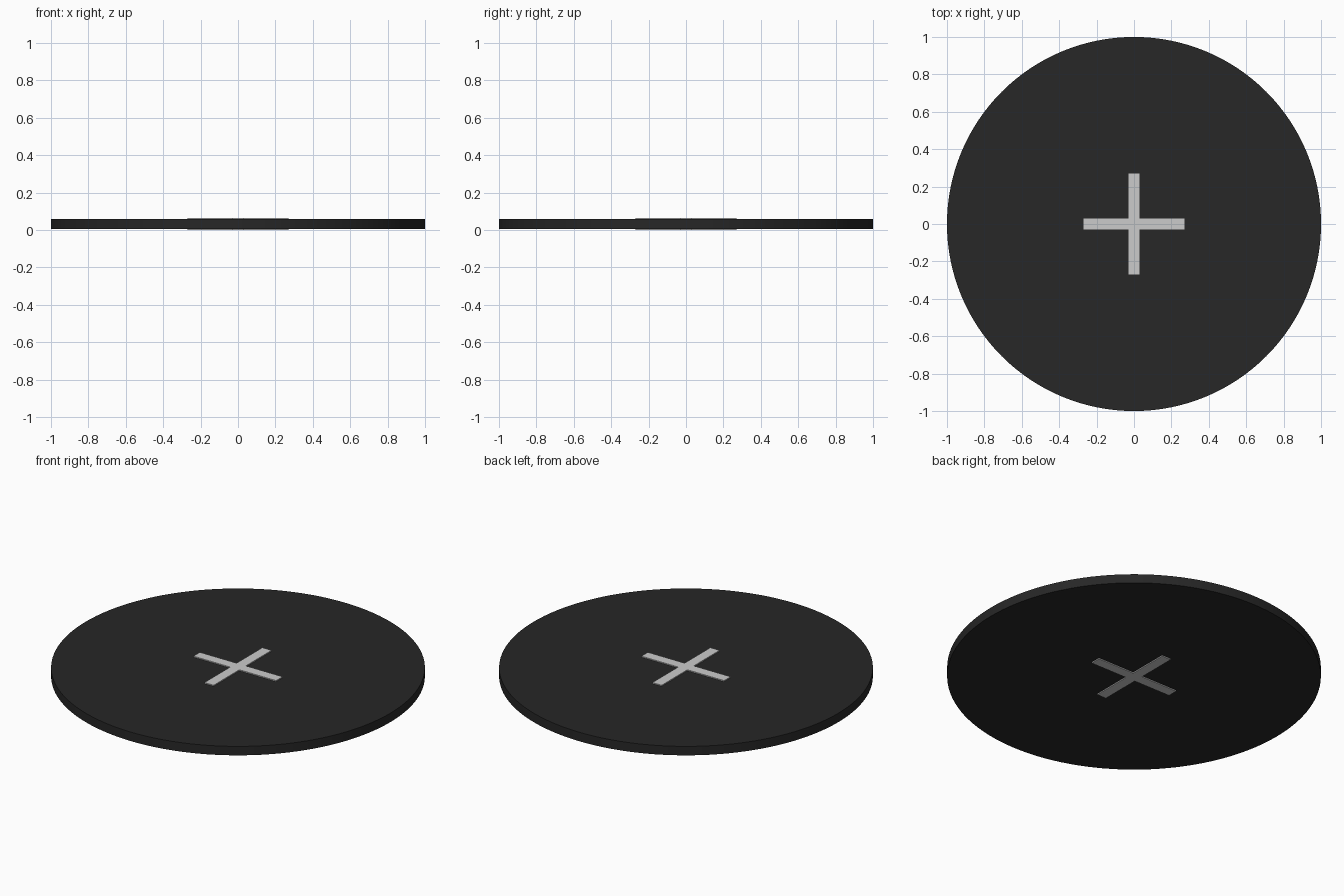
import bpy, bmesh

if "Cube" in bpy.data.objects:
    bpy.data.objects.remove(bpy.data.objects["Cube"])

TOTAL = 0.065      # height of the cross, which pokes out above and below the disc
GAP = 0.006        # how far it pokes out


def material(name, value):
    m = bpy.data.materials.new(name)
    m.diffuse_color = (value, value, value, 1)
    m.use_nodes = True
    m.node_tree.nodes["Principled BSDF"].inputs["Base Color"].default_value = m.diffuse_color
    return m


# Thin round disc
bpy.ops.mesh.primitive_cylinder_add(vertices=128, radius=1, depth=TOTAL - 2 * GAP,
                                    location=(0, 0, TOTAL / 2))
disc = bpy.context.object
disc.name = "disc"
disc.data.materials.append(material("black", 0.02))
bpy.ops.object.shade_smooth_by_angle()

# Plus-shaped inlay: one quadrant corner turned four times, then extruded
L, W = 0.27, 0.03
outline = []
x, y = 1, 0
for _ in range(4):
    for a, b in ((L, -W), (L, W), (W, W)):
        outline.append((a * x - b * y, a * y + b * x, 0))
    x, y = -y, x

bm = bmesh.new()
face = bm.faces.new([bm.verts.new(p) for p in outline])
top = bmesh.ops.extrude_face_region(bm, geom=[face])["geom"]
bmesh.ops.translate(bm, vec=(0, 0, TOTAL),
                    verts=[v for v in top if isinstance(v, bmesh.types.BMVert)])
bmesh.ops.recalc_face_normals(bm, faces=bm.faces)
mesh = bpy.data.meshes.new("cross_inlay")
bm.to_mesh(mesh)
bm.free()
cross = bpy.data.objects.new("cross_inlay", mesh)
bpy.context.collection.objects.link(cross)
